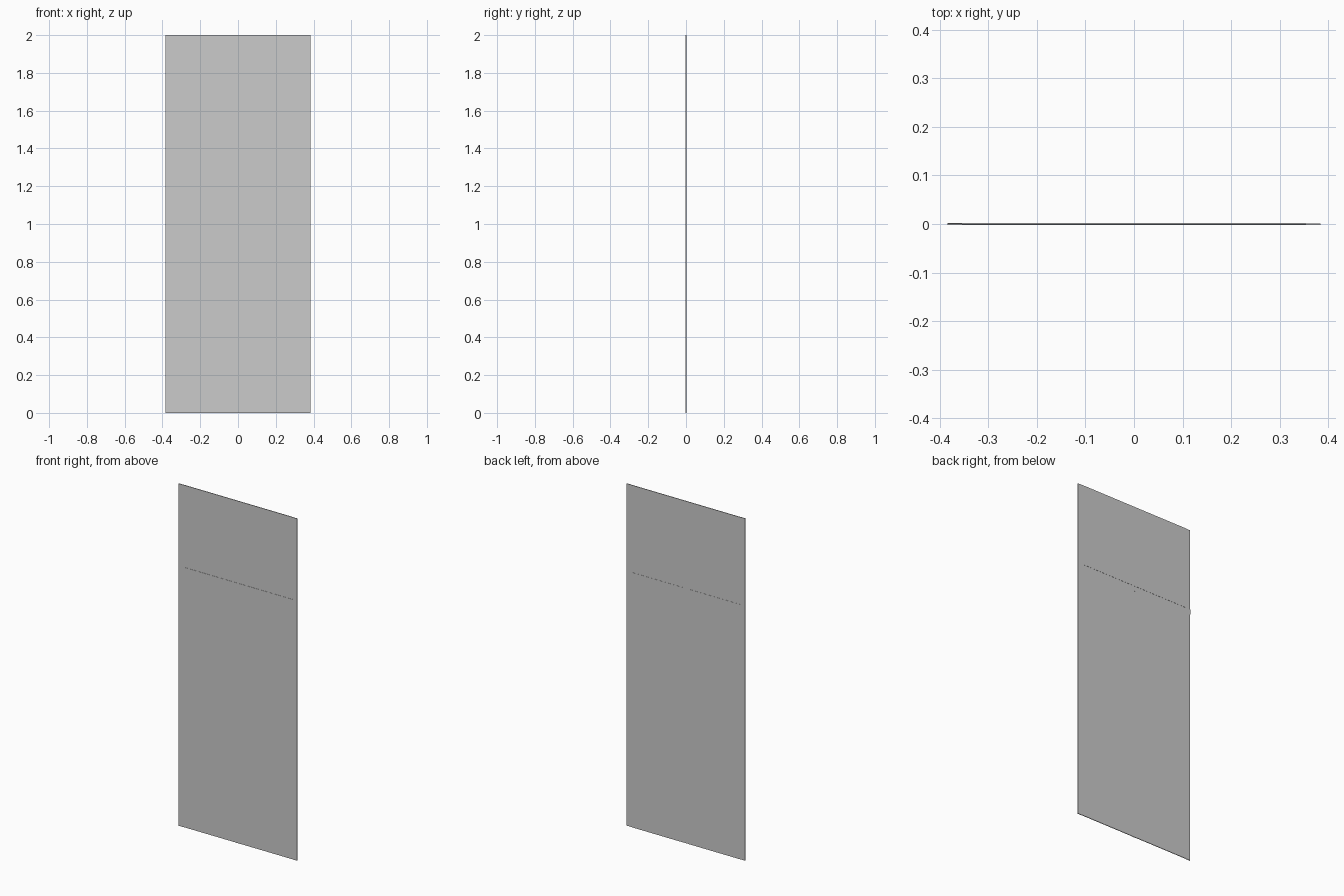
import bpy

if "Cube" in bpy.data.objects:
    bpy.data.objects.remove(bpy.data.objects["Cube"])

W = 0.384       # half width
B = 0.03        # frame bar width
H = 2.0         # height
R0, R1 = 1.49, 1.52          # rail bottom and top
FY = (-0.0025, 0.0013)       # frame depth range
PY = (-0.0013, 0.0025)       # panel depth range, set back from the frame


def box(name, x, y, z):
    lo, hi = zip(x, y, z)
    bpy.ops.mesh.primitive_cube_add(
        size=1, location=[(a + b) / 2 for a, b in zip(lo, hi)])
    ob = bpy.context.object
    ob.name = name
    ob.scale = [b - a for a, b in zip(lo, hi)]
    bpy.ops.object.transform_apply(location=False, rotation=False, scale=True)
    return ob


# Outer stiles and lower panels, one per side
for side, s in (("left", -1), ("right", 1)):
    box(side + "_stile", sorted((s * W, s * (W - B))), FY, (0, H))
    box(side + "_lower_panel", sorted((s * B / 2, s * (W - B))), PY, (0, R0))

# Cross rail (runs over the left stile at the back) and centre stile
box("cross_rail", (-W, W - B), (FY[0], FY[1] + 0.0003), (R0, R1))
box("centre_stile", (-B / 2, B / 2), FY, (0, R0))

# Upper panel
box("upper_panel", (-W + B, W - B), PY, (R1, H))
